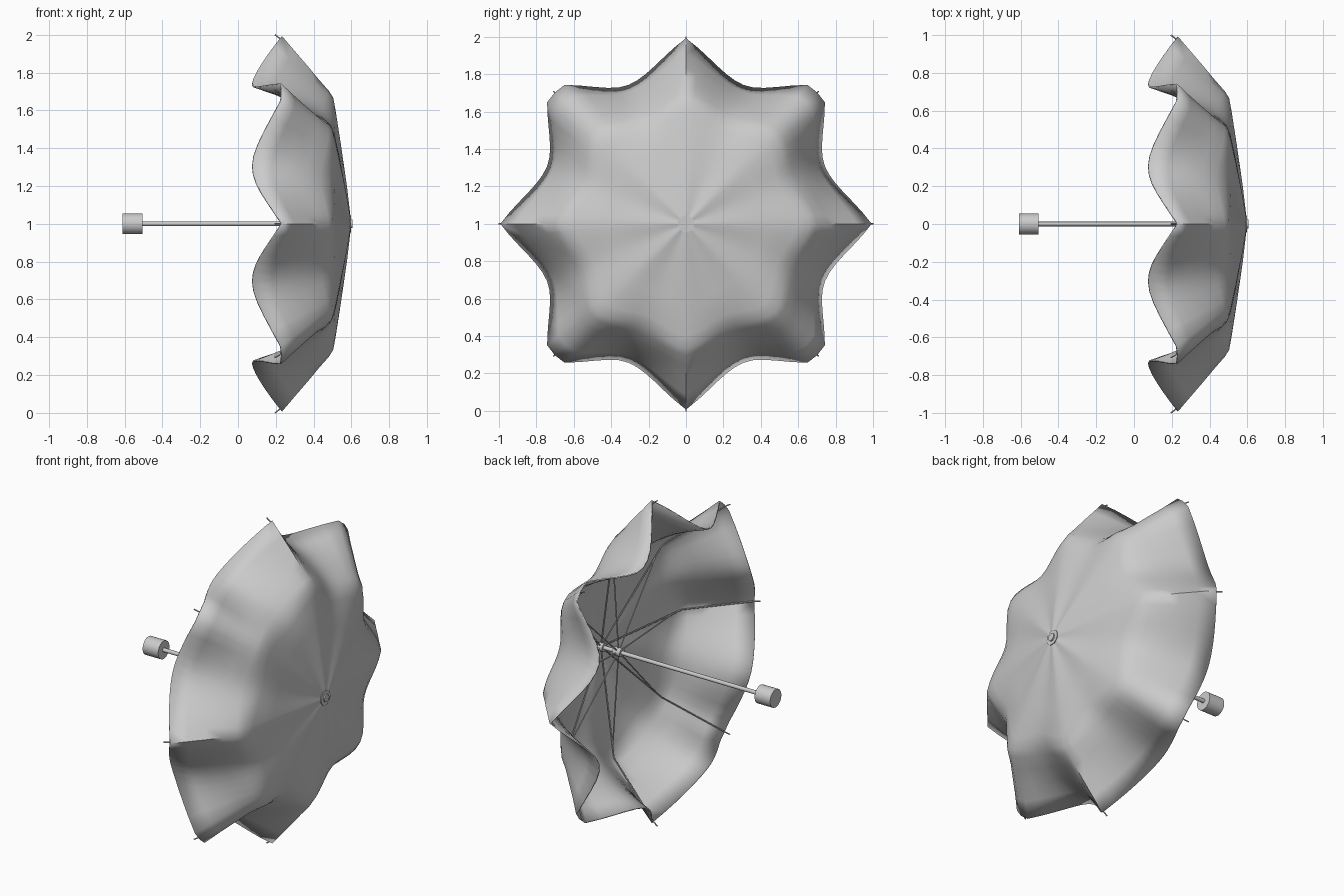
import bpy, bmesh, math
from mathutils import Vector

if "Cube" in bpy.data.objects:
    bpy.data.objects.remove(bpy.data.objects["Cube"])

RIBS, SEG = 8, 12          # gores and subdivisions per gore
CZ = 1.0                   # height of the umbrella axis (runs along x)


def polar(x, r, a):
    return Vector((x, r * math.sin(a), CZ + r * math.cos(a)))


def smooth(ob, deg=35):
    bpy.ops.object.select_all(action='DESELECT')
    ob.select_set(True)
    bpy.context.view_layer.objects.active = ob
    bpy.ops.object.shade_smooth_by_angle(angle=math.radians(deg))


def rod(name, x0, x1, r, sides=24):
    bpy.ops.mesh.primitive_cylinder_add(vertices=sides, radius=r, depth=x1 - x0,
                                        location=((x0 + x1) / 2, 0, CZ),
                                        rotation=(0, math.pi / 2, 0))
    ob = bpy.context.object
    ob.name = name
    smooth(ob)
    return ob


def wire(name, pts, r):
    cu = bpy.data.curves.new(name, 'CURVE')
    cu.dimensions = '3D'
    cu.bevel_depth = r
    cu.bevel_resolution = 1
    cu.use_fill_caps = True
    sp = cu.splines.new('POLY')
    sp.points.add(len(pts) - 1)
    for p, co in zip(sp.points, pts):
        p.co = (*co, 1)
    ob = bpy.data.objects.new(name, cu)
    bpy.context.collection.objects.link(ob)
    return ob


# canopy profiles (radius, x): along a rib and along the middle of a gore
rib = [(.03, .592), (.2, .572), (.42, .54), (.6, .512), (.665, .5), (.70, .478),
       (.76, .425), (.83, .367), (.91, .298), (.99, .23)]
mid = [(.03, .59), (.19, .562), (.40, .532), (.53, .505), (.585, .478), (.63, .435),
       (.68, .365), (.725, .28), (.765, .18), (.80, .075)]

bm = bmesh.new()
rows = []
N = RIBS * SEG
for k, ((r0, x0), (r1, x1)) in enumerate(zip(rib, mid)):
    ring = []
    for i in range(N):
        u = i / SEG
        near = round(u)
        t = abs(u - near) * 2
        if near % 2:                       # diagonal tips are blunt
            blunt = .15 * k / (len(rib) - 1)
            t = max(0, t - blunt) / (1 - blunt)
        w = math.sin(t * math.pi / 2)
        if k < 6:
            w = (w + math.sin(t * math.pi / 2) ** 2) / 2
        ring.append(bm.verts.new(polar(x0 + (x1 - x0) * w, r0 + (r1 - r0) * w,
                                       u * math.tau / RIBS)))
    rows.append(ring)
hub = bm.verts.new((.594, 0, CZ))
for i in range(N):
    j = (i + 1) % N
    bm.faces.new((hub, rows[0][i], rows[0][j]))
    for a, b in zip(rows, rows[1:]):
        bm.faces.new((a[i], b[i], b[j], a[j]))
bmesh.ops.recalc_face_normals(bm, faces=bm.faces)
me = bpy.data.meshes.new('canopy')
bm.to_mesh(me)
bm.free()
canopy = bpy.data.objects.new('canopy', me)
bpy.context.collection.objects.link(canopy)
smooth(canopy, 60)
sol = canopy.modifiers.new('cloth', 'SOLIDIFY')
sol.thickness = .008
sol.offset = 0

# ribs under the canopy and stretchers from the runner
for k in range(RIBS):
    a = k * math.tau / RIBS
    wire(f'rib_{k}', [polar(.575, .02, a), polar(.49, .66, a),
                      polar(.222, .98, a), polar(.195, 1.0, a)], .004)
    wire(f'stretcher_{k}', [polar(.46, .02, a), polar(.498, .58, a)], .004)

# shaft, handle, runner and hub
rod('shaft', -.52, .595, .012)
rod('handle', -.61, -.505, .055, 32)
rod('runner', .435, .485, .025)
rod('hub_ring', .555, .585, .025)
rod('top_washer', .588, .597, .045)
rod('top_cap', .59, .605, .023)
